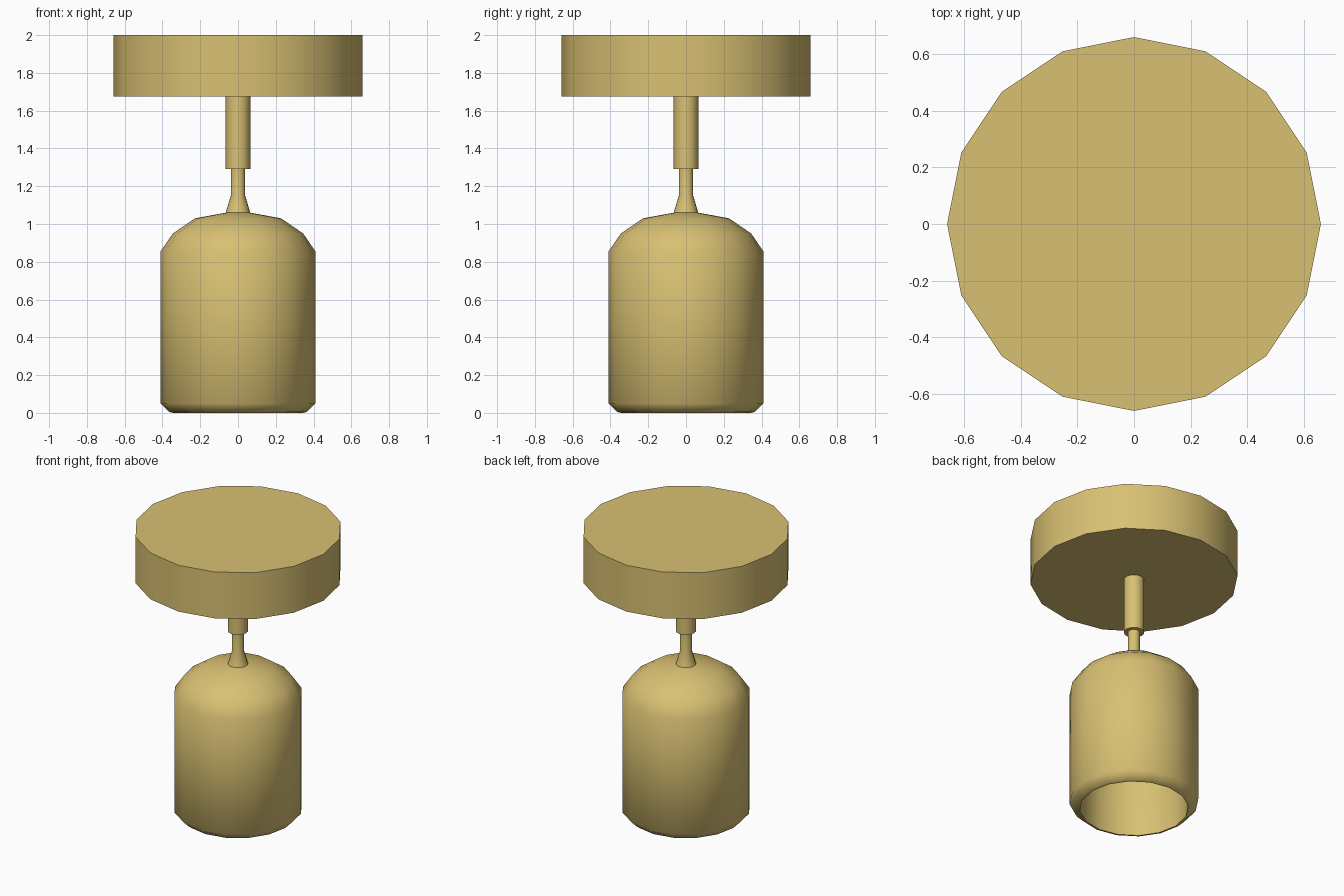
import bpy, bmesh, math

if "Cube" in bpy.data.objects:
    bpy.data.objects.remove(bpy.data.objects["Cube"])

SIDES = 16

brass = bpy.data.materials.new("warm_brass")
brass.diffuse_color = (0.69, 0.53, 0.17, 1.0)
brass.use_nodes = True
brass.node_tree.nodes["Principled BSDF"].inputs["Base Color"].default_value = brass.diffuse_color


def lathe(name, profile, sides=SIDES, angle=40):
    """Revolve an (r, z) profile around z; r = 0 ends close to a pole."""
    bm = bmesh.new()
    rings = []
    for r, z in profile:
        if r == 0:
            rings.append([bm.verts.new((0, 0, z))] * sides)
        else:
            rings.append([bm.verts.new((r * math.cos(2 * math.pi * i / sides),
                                        r * math.sin(2 * math.pi * i / sides), z))
                          for i in range(sides)])
    for a, b in zip(rings, rings[1:]):
        for i in range(sides):
            j = (i + 1) % sides
            corners = list(dict.fromkeys((a[i], a[j], b[j], b[i])))
            bm.faces.new(corners)
    bmesh.ops.recalc_face_normals(bm, faces=bm.faces)
    mesh = bpy.data.meshes.new(name)
    bm.to_mesh(mesh)
    bm.free()
    mesh.materials.append(brass)
    obj = bpy.data.objects.new(name, mesh)
    bpy.context.collection.objects.link(obj)
    bpy.ops.object.select_all(action='DESELECT')
    obj.select_set(True)
    bpy.context.view_layer.objects.active = obj
    bpy.ops.object.shade_smooth_by_angle(angle=math.radians(angle))
    return obj


# Ceiling plate
lathe("ceiling_plate", [(0, 1.675), (0.66, 1.675), (0.66, 2.0), (0, 2.0)])

# Thick upper stem
lathe("stem", [(0, 1.29), (0.065, 1.29), (0.065, 1.675), (0, 1.675)])

# Thin neck flaring out onto the shade
lathe("neck", [(0, 1.05), (0.065, 1.06), (0.038, 1.15), (0.038, 1.29), (0, 1.29)])

# Hollow bell shade: outer skin, bottom lip, inner skin
lathe("shade", [(0, 1.065), (0.065, 1.06), (0.228, 1.03), (0.345, 0.95),
                (0.41, 0.855), (0.41, 0.05), (0.365, 0.005), (0.345, 0.0),
                (0.345, 0.83), (0.29, 0.91), (0.19, 0.98), (0, 1.0)], angle=50)

# Stand exactly on z = 0
